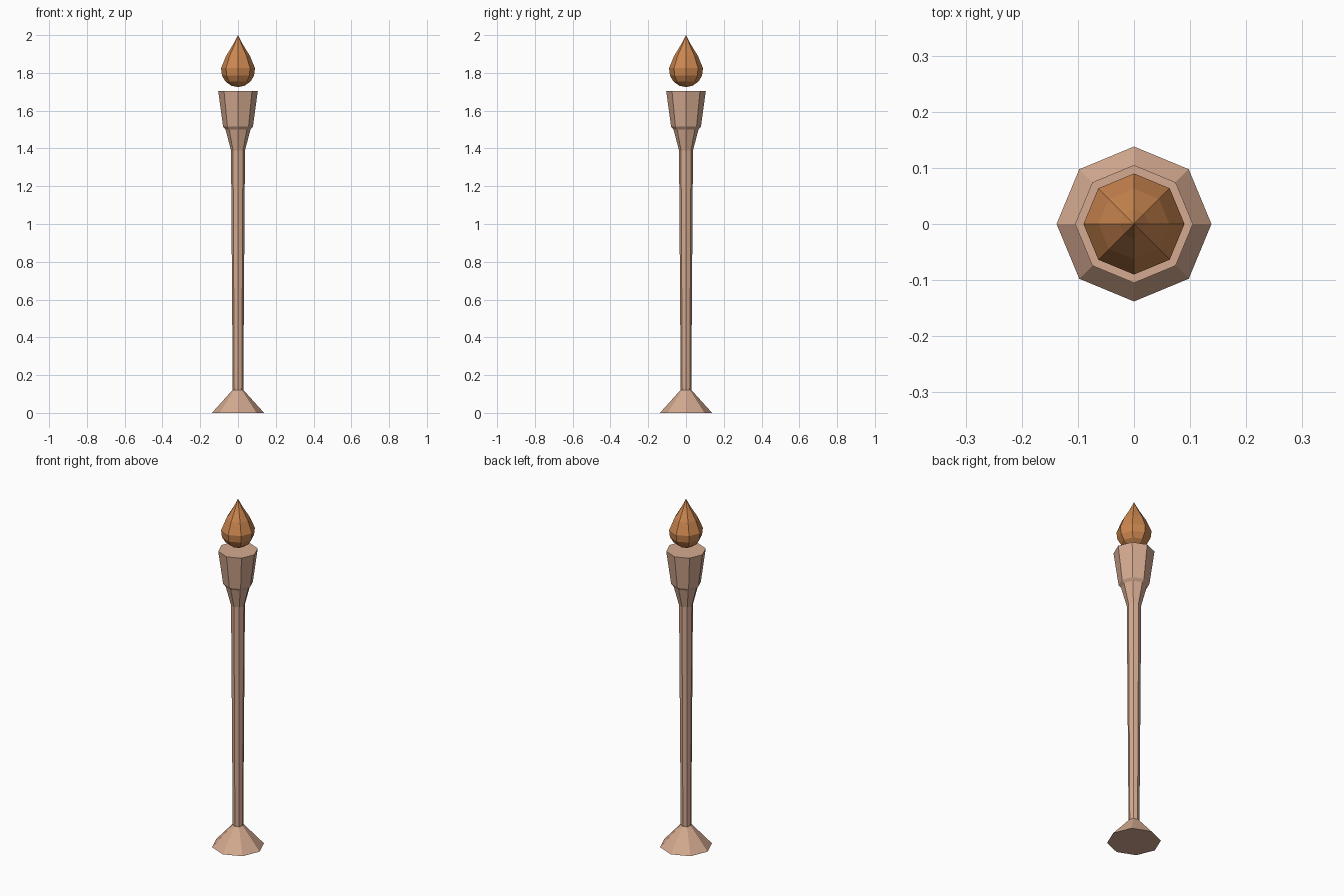
import bpy, bmesh
from math import cos, sin, tau

if "Cube" in bpy.data.objects:
    bpy.data.objects.remove(bpy.data.objects["Cube"])

SIDES = 8


def material(name, rgb):
    m = bpy.data.materials.new(name)
    m.diffuse_color = (*rgb, 1)
    m.use_nodes = True
    m.node_tree.nodes["Principled BSDF"].inputs["Base Color"].default_value = m.diffuse_color
    return m


def lathe(name, profile, mat):
    """Spin (radius, z) points into a closed eight-sided solid; radius 0 makes a pole."""
    bm = bmesh.new()
    rings = []
    for r, z in profile:
        n = SIDES if r > 0 else 1
        rings.append([bm.verts.new((r * cos(tau * i / SIDES), r * sin(tau * i / SIDES), z))
                      for i in range(n)])
    for a, b in zip(rings, rings[1:]):
        for i in range(SIDES):
            j = (i + 1) % SIDES
            if len(a) == 1:
                bm.faces.new((a[0], b[j], b[i]))
            elif len(b) == 1:
                bm.faces.new((a[i], a[j], b[0]))
            else:
                bm.faces.new((a[i], a[j], b[j], b[i]))
    for ring in (rings[0], rings[-1]):
        if len(ring) > 1:
            bm.faces.new(ring)
    bmesh.ops.recalc_face_normals(bm, faces=bm.faces)
    mesh = bpy.data.meshes.new(name)
    bm.to_mesh(mesh)
    bm.free()
    mesh.materials.append(mat)
    obj = bpy.data.objects.new(name, mesh)
    bpy.context.collection.objects.link(obj)
    return obj


copper = material("pale_copper", (0.66, 0.40, 0.28))
fire = material("flame_orange", (0.60, 0.24, 0.08))

# Flared foot
lathe("base", [(0.138, 0), (0.03, 0.12)], copper)

# Slender shaft, slightly wider at the top
lathe("shaft", [(0.028, 0.12), (0.037, 1.39)], copper)

# Flared collar and cup under the flame
lathe("collar", [(0.037, 1.39), (0.066, 1.50)], copper)
lathe("cup", [(0.066, 1.50), (0.079, 1.515), (0.105, 1.705)], copper)

# Floating teardrop flame
lathe("flame", [(0, 1.725), (0.035, 1.732), (0.067, 1.755), (0.085, 1.785),
                (0.09, 1.825), (0.063, 1.89), (0.026, 1.95), (0, 2.0)], fire)
